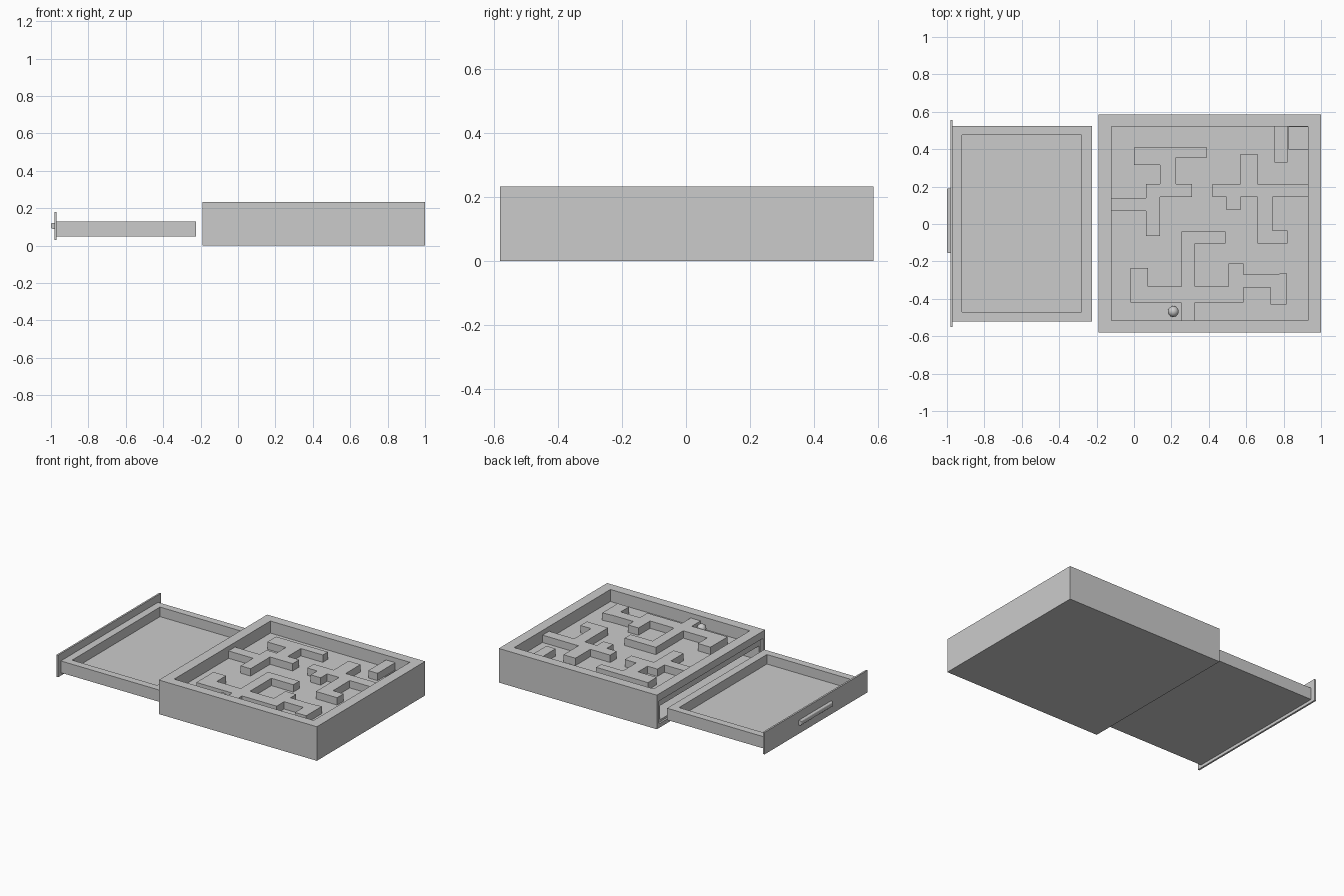
import bpy, bmesh

if "Cube" in bpy.data.objects:
    bpy.data.objects.remove(bpy.data.objects["Cube"])


def prism(name, pts, z0, z1):
    """Extrude a flat outline from z0 to z1."""
    bm = bmesh.new()
    face = bm.faces.new([bm.verts.new((x, y, z0)) for x, y in pts])
    ext = bmesh.ops.extrude_face_region(bm, geom=[face])
    verts = [v for v in ext["geom"] if isinstance(v, bmesh.types.BMVert)]
    bmesh.ops.translate(bm, verts=verts, vec=(0, 0, z1 - z0))
    bmesh.ops.recalc_face_normals(bm, faces=bm.faces)
    mesh = bpy.data.meshes.new(name)
    bm.to_mesh(mesh)
    bm.free()
    ob = bpy.data.objects.new(name, mesh)
    bpy.context.collection.objects.link(ob)
    return ob


def box(name, x0, x1, y0, y1, z0, z1):
    return prism(name, [(x0, y0), (x1, y0), (x1, y1), (x0, y1)], z0, z1)


def cut(target, *bounds):
    """Subtract a box from the target."""
    cutter = box(target.name + "_cutter", *bounds)
    cutter.hide_render = True
    cutter.hide_viewport = True
    mod = target.modifiers.new("cut", "BOOLEAN")
    mod.operation = "DIFFERENCE"
    mod.solver = "EXACT"
    mod.object = cutter
    bpy.context.view_layer.objects.active = target
    bpy.ops.object.modifier_apply(modifier=mod.name)
    bpy.data.objects.remove(cutter)


FLOOR, WALL_TOP = 0.15, 0.20

# Case: maze recess, seat for the drawer front, drawer slot, ball drop hole
case = box("case", -0.19, 1.0, -0.58, 0.585, 0, 0.232)
cut(case, -0.12, 0.93, -0.515, 0.52, FLOOR, 0.3)
cut(case, -0.3, -0.178, -0.555, 0.56, 0.028, 0.183)
cut(case, -0.3, 0.93, -0.53, 0.535, 0.042, 0.138)
cut(case, 0.825, 0.929, 0.40, 0.519, 0.1, 0.2)

# Maze walls
prism("maze_wall_left", [
    (0, .41), (.39, .41), (.39, .355), (.225, .355), (.225, .215), (.31, .215),
    (.31, .145), (.14, .145), (.14, -.065), (.065, -.065), (.065, .07),
    (-.12, .07), (-.12, .14), (.065, .14), (.065, .215), (.14, .215),
    (.14, .315), (0, .315)], FLOOR, WALL_TOP)
prism("maze_wall_right", [
    (.42, .215), (.57, .215), (.57, .375), (.66, .375), (.66, .215), (.93, .215),
    (.93, .145), (.74, .145), (.74, -.035), (.82, -.035), (.82, -.105),
    (.66, -.105), (.66, .145), (.57, .145), (.57, .075), (.495, .075),
    (.495, .145), (.42, .145)], FLOOR, WALL_TOP)
prism("maze_wall_front", [
    (.255, -.04), (.49, -.04), (.49, -.105), (.325, -.105), (.325, -.335),
    (.505, -.335), (.505, -.21), (.585, -.21), (.585, -.27), (.74, -.27),
    (.815, -.262), (.815, -.43), (.73, -.43), (.73, -.34), (.585, -.34),
    (.585, -.42), (.325, -.42), (.325, -.515), (.25, -.515), (.25, -.42),
    (-.02, -.42), (-.02, -.235), (.075, -.235), (.075, -.335), (.255, -.335)],
    FLOOR, WALL_TOP)
box("maze_wall_corner", .75, .82, .33, .52, FLOOR, WALL_TOP)

# Ball
bpy.ops.mesh.primitive_uv_sphere_add(segments=24, ring_count=12, radius=0.029,
                                     location=(0.21, -0.468, FLOOR + 0.029))
ball = bpy.context.object
ball.name = "ball"
bpy.ops.object.shade_smooth()

# Drawer: tray, front panel and handle
tray = box("drawer_tray", -0.97, -0.225, -0.52, 0.525, 0.05, 0.13)
cut(tray, -0.92, -0.28, -0.47, 0.475, 0.065, 0.2)
box("drawer_front", -0.982, -0.97, -0.55, 0.557, 0.03, 0.18)
handle = box("drawer_handle", -1.0, -0.982, -0.155, 0.19, 0.09, 0.122)
bm = bmesh.new()
bm.from_mesh(handle.data)
edges = [e for e in bm.edges if all(v.co.x < -0.99 for v in e.verts)]
bmesh.ops.bevel(bm, geom=edges, offset=0.008, segments=3, profile=0.5, affect="EDGES")
bm.to_mesh(handle.data)
bm.free()
